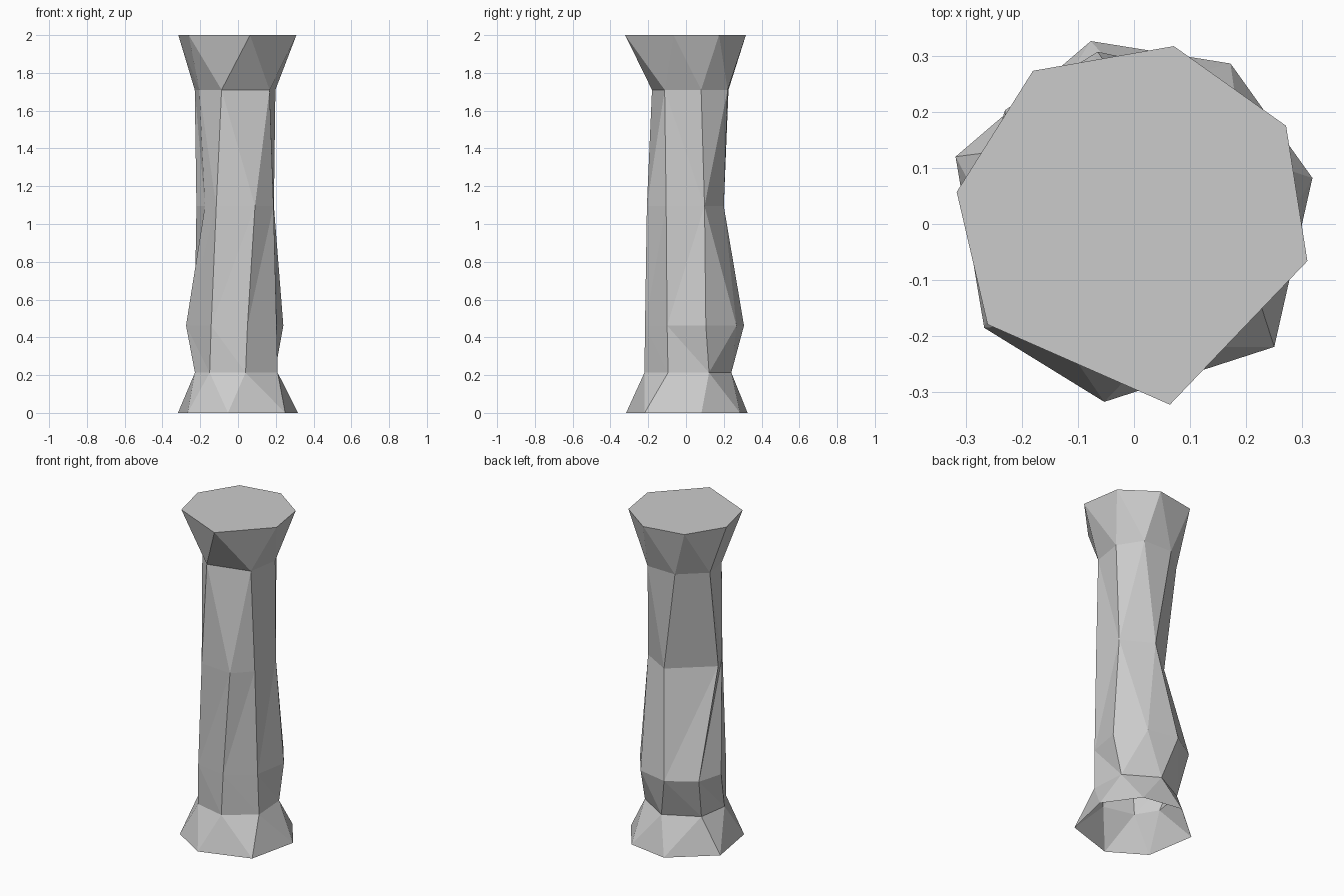
import bpy, bmesh

if "Cube" in bpy.data.objects:
    bpy.data.objects.remove(bpy.data.objects["Cube"])

# Stone column: irregular cross-sections (height, outline) from foot to head.
# Repeated points merge, so neighbouring sections may have different side counts.
foot = [(.318, .082), (.318, .082), (.172, .286), (-.077, .326),
        (-.318, .12), (-.267, -.185), (-.053, -.317), (.25, -.219)]
ankle = [(.195, .122), (.195, .122), (0, .24), (-.2, .135),
         (-.228, -.05), (-.15, -.175), (.04, -.22), (.21, -.095)]
bulge = [(.24, .105), (.123, .267), (-.065, .307), (-.23, .203),
         (-.275, .05), (-.142, -.185), (.05, -.217), (.204, -.1)]
waist = [(.19, .098), (.19, .098), (.01, .2), (-.22, 0),
         (-.175, -.1), (-.115, -.19), (.09, -.207), (.188, -.105)]
neck = [(.198, .08), (.108, .22), (-.082, .225), (-.229, .095),
        (-.205, -.055), (-.087, -.18), (.167, -.113), (.167, -.113)]
head = [(.271, .175), (.071, .317), (-.18, .273), (-.316, .057),
        (-.261, -.179), (.064, -.322), (.064, -.322), (.309, -.066)]
sections = [(0, foot), (.213, ankle), (.462, bulge),
            (1.095, waist), (1.71, neck), (2, head)]

bm = bmesh.new()
rings = []
for z, outline in sections:
    made = {}
    for p in outline:
        if p not in made:
            made[p] = bm.verts.new((*p, z))
    rings.append([made[p] for p in outline])


def tri(*verts):
    if len(set(verts)) == 3:
        bm.faces.new(verts)


# Faceted walls; the band below the waist is split along the other diagonal
for band, (lo, hi) in enumerate(zip(rings, rings[1:])):
    for i in range(8):
        j = (i + 1) % 8
        if band == 2:
            tri(lo[i], lo[j], hi[j])
            tri(lo[i], hi[j], hi[i])
        else:
            tri(lo[i], lo[j], hi[i])
            tri(lo[j], hi[j], hi[i])

# Flat top; the underside stays open
bm.faces.new(list(dict.fromkeys(rings[-1])))
bmesh.ops.recalc_face_normals(bm, faces=bm.faces)

mesh = bpy.data.meshes.new("stone_column")
bm.to_mesh(mesh)
bm.free()
column = bpy.data.objects.new("stone_column", mesh)
bpy.context.collection.objects.link(column)
